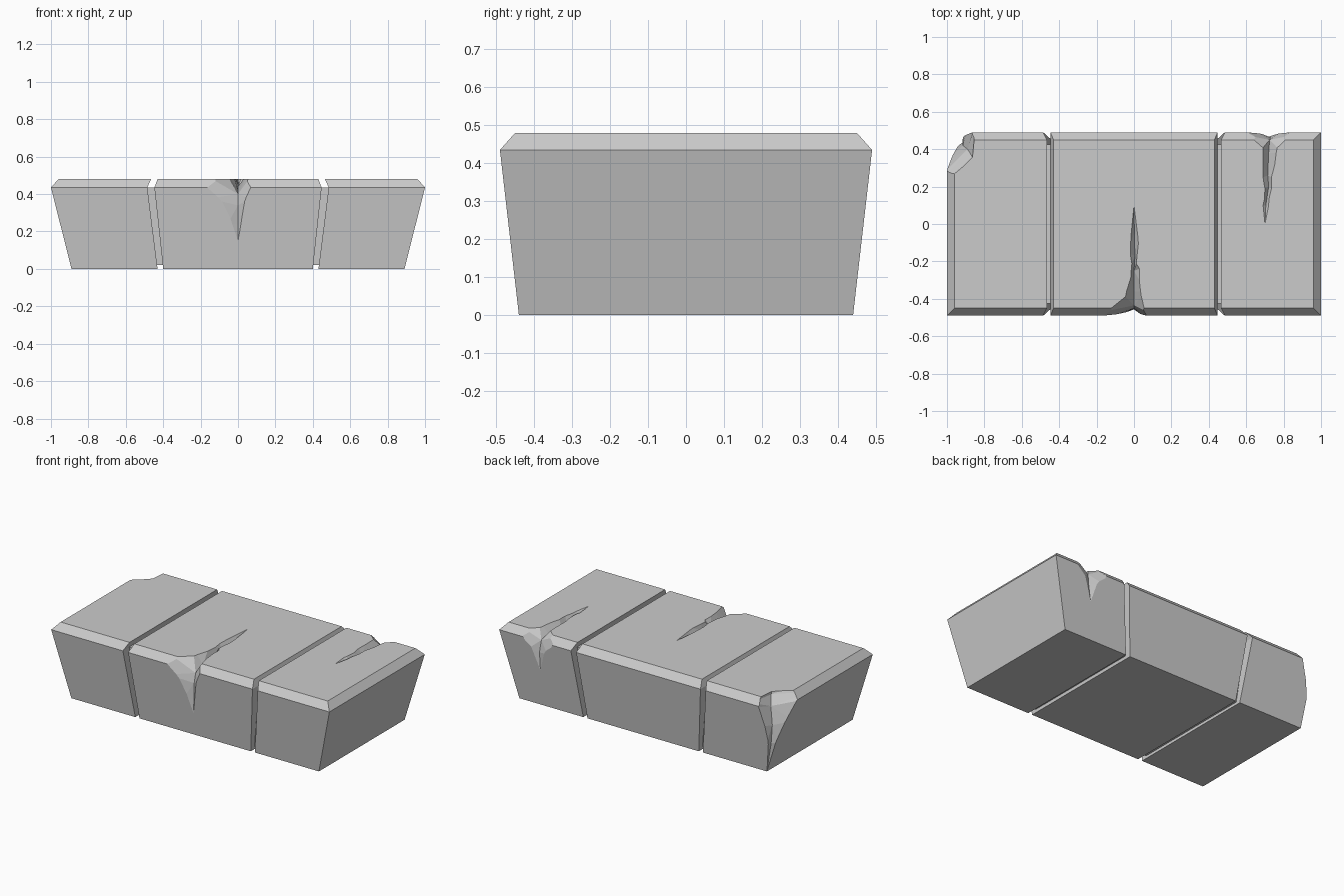
import bpy, bmesh
from mathutils import Vector

if "Cube" in bpy.data.objects:
    bpy.data.objects.remove(bpy.data.objects["Cube"])


def make_object(name, bm):
    bmesh.ops.recalc_face_normals(bm, faces=bm.faces)
    me = bpy.data.meshes.new(name)
    bm.to_mesh(me)
    bm.free()
    ob = bpy.data.objects.new(name, me)
    bpy.context.collection.objects.link(ob)
    return ob


def loft(name, rings):
    """Skin four-point rings and cap both ends."""
    bm = bmesh.new()
    vs = [[bm.verts.new(p) for p in r] for r in rings]
    for a, b in zip(vs, vs[1:]):
        for i in range(4):
            j = (i + 1) % 4
            bm.faces.new((a[i], a[j], b[j], b[i]))
    bm.faces.new(vs[0])
    bm.faces.new(vs[-1])
    # crack tips collapse to a point
    bmesh.ops.remove_doubles(bm, verts=bm.verts, dist=1e-5)
    return make_object(name, bm)


def block(name, rows):
    """Stack of rectangles given as (z, x0, x1, half depth)."""
    return loft(name, [[(a, -y, z), (b, -y, z), (b, y, z), (a, y, z)]
                       for z, a, b, y in rows])


def carve(target, start, stations, end, out):
    """Cut a jagged V channel; stations are (left, valley, right) points."""
    rings = [[start] * 4] if start else []
    for l, v, r in stations:
        l, v, r = Vector(l), Vector(v), Vector(r)
        rings.append([v + (l - v) * 1.8, v, v + (r - v) * 1.8, v + Vector(out)])
    rings.append([end] * 4)
    cutter = loft("cutter", rings)
    # triangulate so the twisted sides stay faceted
    bm = bmesh.new()
    bm.from_mesh(cutter.data)
    bmesh.ops.triangulate(bm, faces=bm.faces)
    bm.to_mesh(cutter.data)
    bm.free()
    cutter.hide_render = True
    mod = target.modifiers.new("chip", 'BOOLEAN')
    mod.operation, mod.solver, mod.object = 'DIFFERENCE', 'EXACT', cutter
    bpy.context.view_layer.objects.active = target
    bpy.ops.object.modifier_apply(modifier=mod.name)
    bpy.data.objects.remove(cutter)


# Three tapered stone segments with chamfered top rims
middle = block("middle_segment", [(0, -.40, .40, .44), (.435, -.447, .447, .49),
                                  (.48, -.43, .43, .45)])
left = block("left_segment", [(0, -.89, -.43, .44), (.435, -1, -.485, .49),
                              (.48, -.96, -.465, .45)])
right = block("right_segment", [(0, .43, .89, .44), (.435, .485, 1, .49),
                                (.48, .465, .96, .45)])

# Recessed cores forming the groove floors
block("left_groove_core", [(.02, -.45, -.38, .405), (.435, -.51, -.41, .425)])
block("right_groove_core", [(.02, .38, .45, .405), (.435, .41, .51, .425)])

# Crack over the front edge of the middle segment
carve(middle, (0, .10, .48), [
    ((-.015, -.05, .48), (.002, -.05, .455), (.02, -.06, .48)),
    ((-.02, -.16, .48), (.005, -.17, .445), (.015, -.18, .48)),
    ((-.015, -.25, .48), (0, -.25, .44), (.03, -.24, .48)),
    ((-.04, -.36, .48), (0, -.36, .42), (.035, -.36, .48)),
    ((-.12, -.46, .469), (0, -.435, .40), (.05, -.46, .469)),
    ((-.085, -.481, .36), (0, -.45, .34), (.035, -.481, .36)),
    ((-.03, -.467, .24), (0, -.453, .235), (.015, -.467, .24)),
], (0, -.457, .15), (0, -.3, .3))

# Crack over the back edge of the right segment
carve(right, (.70, 0, .48), [
    ((.69, .10, .48), (.705, .10, .465), (.72, .10, .48)),
    ((.70, .19, .48), (.72, .20, .45), (.735, .19, .48)),
    ((.69, .25, .48), (.715, .26, .445), (.735, .25, .48)),
    ((.69, .38, .48), (.72, .38, .435), (.76, .38, .48)),
    ((.65, .465, .463), (.725, .45, .425), (.80, .465, .463)),
    ((.685, .481, .36), (.73, .462, .35), (.765, .481, .36)),
], (.72, .467, .24), (0, .3, .3))

# Broken back corner of the left segment
carve(left, None, [
    ((-.95, .255, .52), (-.86, .345, .52), (-.85, .45, .52)),
    ((-.97, .27, .468), (-.865, .36, .465), (-.855, .46, .468)),
    ((-1, .29, .43), (-.89, .40, .41), (-.865, .489, .43)),
    ((-.968, .37, .31), (-.915, .42, .30), (-.90, .475, .31)),
    ((-.938, .42, .19), (-.917, .435, .19), (-.915, .462, .19)),
], (-.891, .441, .005), (-.4, .4, 0))
